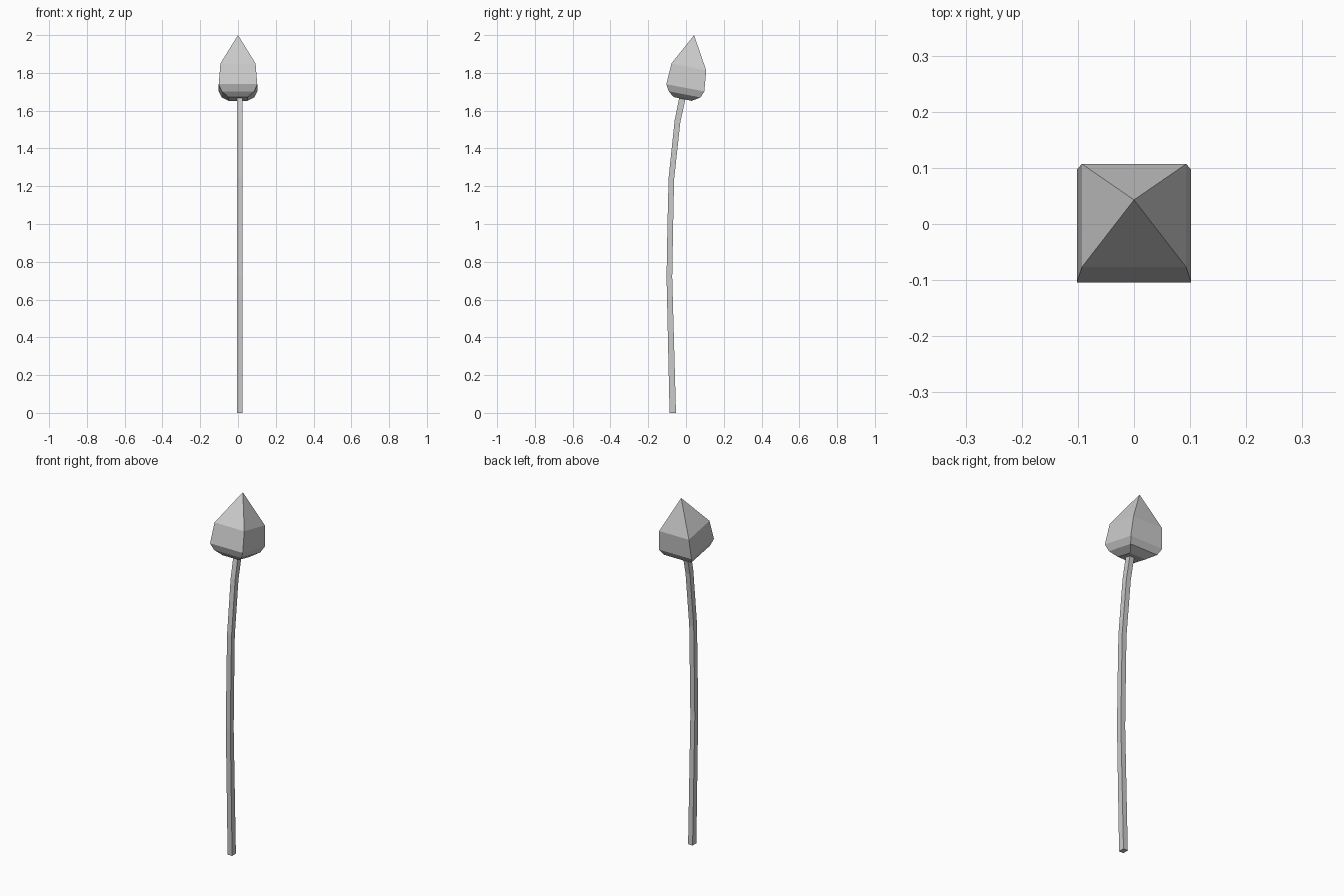
import bpy, bmesh
from mathutils import Vector

if "Cube" in bpy.data.objects:
    bpy.data.objects.remove(bpy.data.objects["Cube"])


def loft(name, rings, tip=None, cx=0.0):
    """Skin square rings given as (half_x, front (y, z), back (y, z))."""
    bm = bmesh.new()
    loops = []
    for hx, (fy, fz), (by, bz) in rings:
        pts = [(cx - hx, fy, fz), (cx + hx, fy, fz), (cx + hx, by, bz), (cx - hx, by, bz)]
        loops.append([bm.verts.new(Vector(p)) for p in pts])
    for a, b in zip(loops, loops[1:]):
        for i in range(4):
            j = (i + 1) % 4
            bm.faces.new((a[i], a[j], b[j], b[i]))
    bm.faces.new(loops[0][::-1])
    if tip:
        t = bm.verts.new(tip)
        for i in range(4):
            bm.faces.new((loops[-1][i], loops[-1][(i + 1) % 4], t))
    else:
        bm.faces.new(loops[-1])
    bmesh.ops.recalc_face_normals(bm, faces=bm.faces)
    mesh = bpy.data.meshes.new(name)
    bm.to_mesh(mesh)
    bm.free()
    obj = bpy.data.objects.new(name, mesh)
    bpy.context.collection.objects.link(obj)
    return obj


# Curved square stem, slightly off the bud's centre line
loft("stem", [
    (0.014, (-0.087, 0.0), (-0.053, 0.0)),
    (0.014, (-0.103, 0.72), (-0.073, 0.72)),
    (0.014, (-0.098, 1.00), (-0.068, 1.00)),
    (0.014, (-0.092, 1.245), (-0.063, 1.235)),
    (0.014, (-0.060, 1.55), (-0.030, 1.54)),
    (0.014, (-0.035, 1.672), (-0.002, 1.666)),
], cx=0.010)

# Closed flower bud, tilted back along the stem
loft("bud", [
    (0.050, (-0.066, 1.672), (0.030, 1.652)),
    (0.086, (-0.091, 1.702), (0.077, 1.670)),
    (0.102, (-0.104, 1.740), (0.097, 1.702)),
    (0.093, (-0.077, 1.850), (0.107, 1.813)),
], tip=(0, 0.043, 2.0))
